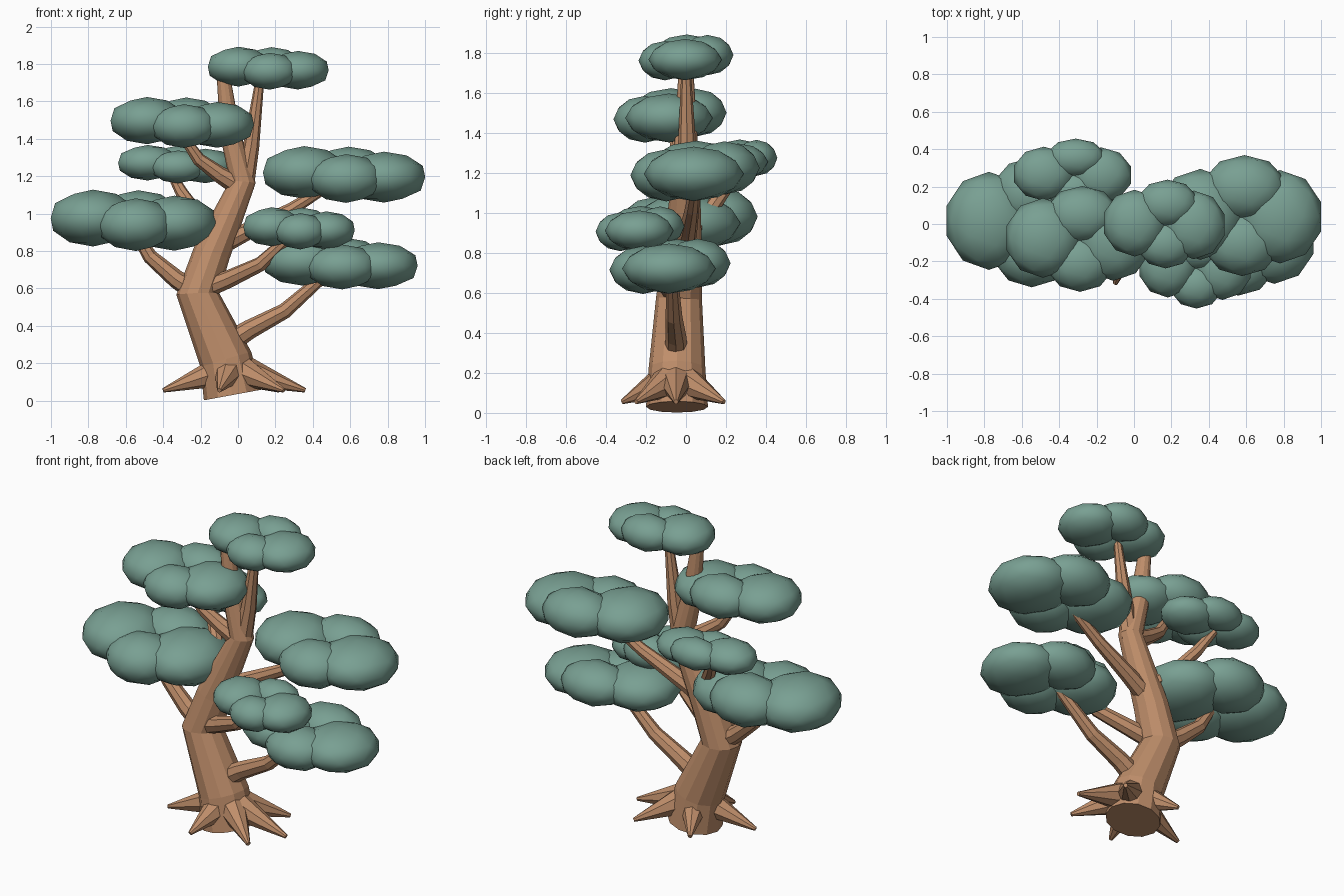
import bpy, bmesh, math
from mathutils import Vector, Matrix


def material(name, rgb):
    m = bpy.data.materials.new(name)
    m.diffuse_color = (*rgb, 1)
    return m


BARK = material("bark", (0.52, 0.27, 0.145))
LEAF = material("leaf", (0.19, 0.35, 0.29))


def finish(bm, name, mat, smooth):
    bmesh.ops.recalc_face_normals(bm, faces=bm.faces)
    for f in bm.faces:
        f.smooth = smooth
    me = bpy.data.meshes.new(name)
    bm.to_mesh(me)
    bm.free()
    me.materials.append(mat)
    ob = bpy.data.objects.new(name, me)
    bpy.context.collection.objects.link(ob)


def limb(name, path, sides):
    """Flat-shaded tapered tube through (x, y, z, radius) points."""
    pts = [Vector(p[:3]) for p in path]
    steep = abs((pts[-1] - pts[0]).normalized().z) > 0.8
    ref = Vector((0, 1, 0)) if steep else Vector((0, 0, 1))
    bm = bmesh.new()
    rings = []
    for i, p in enumerate(pts):
        t = Vector()
        if i > 0:
            t += (p - pts[i - 1]).normalized()
        if i < len(pts) - 1:
            t += (pts[i + 1] - p).normalized()
        t.normalize()
        u = ref.cross(t).normalized()
        v = t.cross(u)
        r = path[i][3]
        rings.append([bm.verts.new(p + r * (math.cos(a) * u + math.sin(a) * v))
                      for a in (2 * math.pi * k / sides for k in range(sides))])
    for a, b in zip(rings, rings[1:]):
        for k in range(sides):
            j = (k + 1) % sides
            bm.faces.new((a[k], a[j], b[j], b[k]))
    bm.faces.new(rings[0][::-1])
    bm.faces.new(rings[-1])
    finish(bm, name, BARK, False)


def foliage(name, c, h):
    """Pad of four overlapping flattened blobs filling half extents h."""
    # offset and radius of each blob, as fractions of the half extents
    blobs = [((-0.49, 0.02, 0.07), (0.54, 0.76, 0.95)),
             ((0.50, -0.02, -0.10), (0.54, 0.78, 0.92)),
             ((0.06, 0.46, 0.10), (0.52, 0.55, 0.90)),
             ((0.03, -0.45, -0.15), (0.48, 0.56, 0.88))]
    bm = bmesh.new()
    for off, rad in blobs:
        m = (Matrix.Translation([c[i] + off[i] * h[i] for i in range(3)])
             @ Matrix.Diagonal([rad[i] * h[i] for i in range(3)] + [1]))
        bmesh.ops.create_icosphere(bm, subdivisions=2, radius=1, matrix=m)
    finish(bm, name, LEAF, True)


# Crooked trunk
limb("trunk", [(-0.03, -0.045, 0.03, 0.155), (-0.065, -0.045, 0.22, 0.142),
               (-0.215, -0.035, 0.57, 0.115), (-0.14, -0.02, 0.79, 0.10),
               (0.025, 0, 1.17, 0.07), (-0.04, 0, 1.42, 0.055),
               (-0.08, 0, 1.75, 0.035)], 12)

# Spiky roots, from the trunk core out to pointed tips
for tip in [(0.36, -0.05), (0.22, 0.19), (-0.16, 0.19),
            (-0.40, -0.10), (-0.10, -0.32), (0.245, -0.25)]:
    d = (Vector(tip) - Vector((-0.03, -0.05))).normalized()
    s = Vector((-0.03, -0.05)) + d * 0.06
    limb("root", [(s.x, s.y, 0.16, 0.085), (tip[0], tip[1], 0.055, 0.012)], 8)

# Branches
limb("lower_right_branch", [(-0.05, -0.05, 0.31, 0.06), (0.06, -0.05, 0.38, 0.052),
                            (0.25, -0.06, 0.48, 0.042), (0.50, -0.07, 0.70, 0.028)], 8)
limb("front_branch", [(-0.20, -0.05, 0.59, 0.055), (-0.05, -0.10, 0.65, 0.048),
                      (0.12, -0.17, 0.73, 0.04), (0.30, -0.23, 0.90, 0.025)], 8)
limb("middle_right_branch", [(-0.10, -0.01, 0.83, 0.055), (0.06, 0.01, 0.91, 0.046),
                             (0.28, 0.03, 1.02, 0.036), (0.52, 0.05, 1.17, 0.025)], 8)
limb("left_branch", [(-0.22, -0.03, 0.58, 0.06), (-0.33, -0.02, 0.65, 0.05),
                     (-0.47, 0, 0.77, 0.04), (-0.57, 0, 0.93, 0.026)], 8)
limb("upper_left_branch", [(0.0, 0, 1.15, 0.055), (-0.10, -0.02, 1.21, 0.045),
                           (-0.21, -0.04, 1.29, 0.036), (-0.32, -0.07, 1.45, 0.022)], 8)
limb("back_branch", [(-0.10, 0, 0.90, 0.05), (-0.20, 0.09, 0.97, 0.042),
                     (-0.30, 0.19, 1.11, 0.034), (-0.37, 0.27, 1.24, 0.022)], 8)
limb("top_branch", [(0.03, 0, 1.14, 0.055), (0.07, 0.005, 1.36, 0.044),
                    (0.12, 0.0, 1.74, 0.022)], 8)

# Foliage pads
foliage("top_foliage", (0.16, 0, 1.778), (0.32, 0.235, 0.112))
foliage("upper_left_foliage", (-0.30, -0.08, 1.488), (0.38, 0.28, 0.133))
foliage("back_foliage", (-0.33, 0.265, 1.265), (0.31, 0.19, 0.1))
foliage("left_foliage", (-0.56, 0.01, 0.965), (0.44, 0.345, 0.16))
foliage("middle_right_foliage", (0.565, 0.045, 1.21), (0.43, 0.32, 0.148))
foliage("lower_right_foliage", (0.545, -0.08, 0.735), (0.41, 0.30, 0.136))
foliage("front_foliage", (0.325, -0.23, 0.922), (0.295, 0.22, 0.11))
